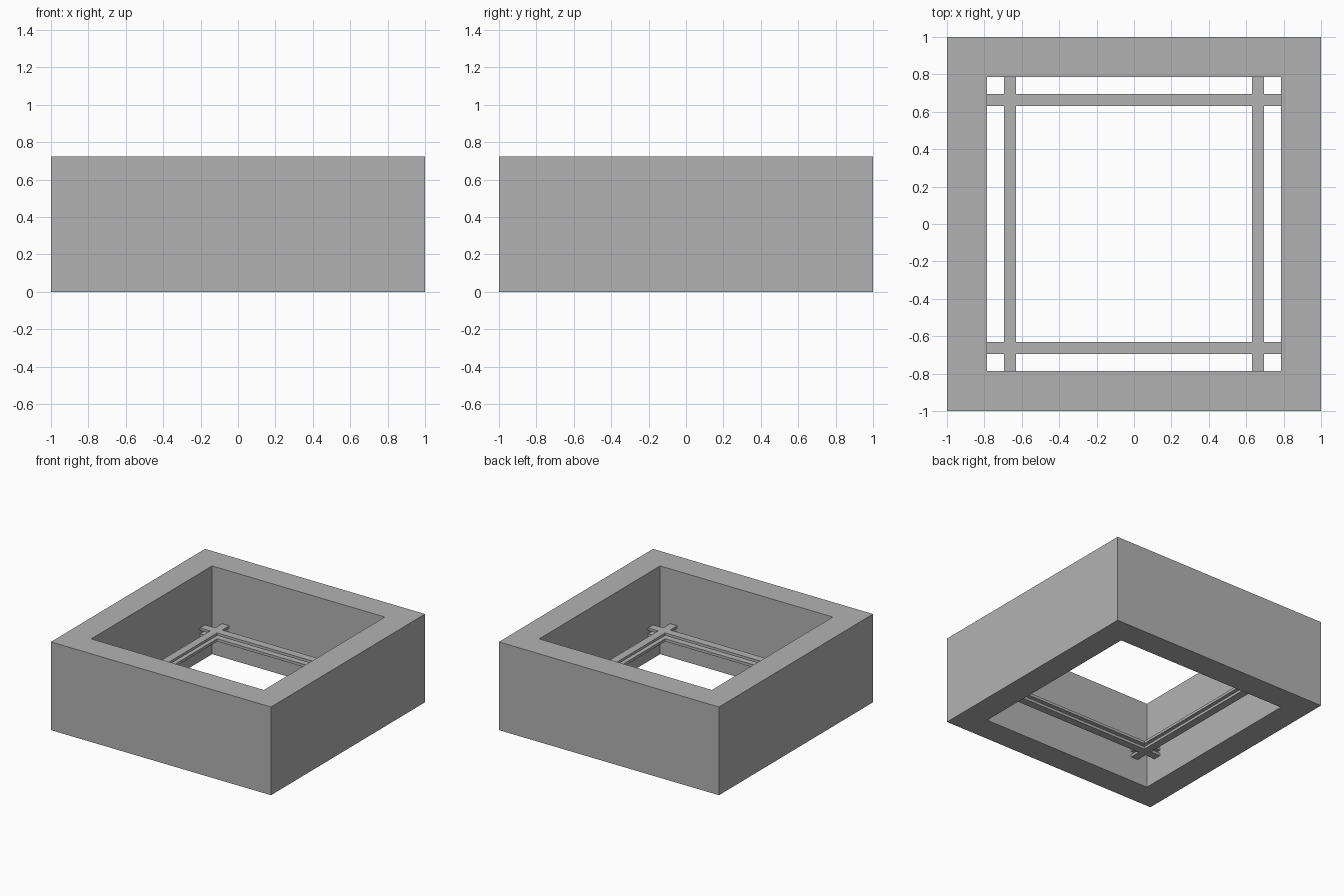
import bpy
import bmesh

cube = bpy.data.objects.get("Cube")
if cube:
    bpy.data.objects.remove(cube, do_unlink=True)

# One flat grey for the whole model
grey = bpy.data.materials.new("plain grey")
grey.use_nodes = True
colour = (0.45, 0.45, 0.45, 1)
grey.diffuse_color = colour
grey.node_tree.nodes["Principled BSDF"].inputs["Base Color"].default_value = colour

OUTER, INNER, HEIGHT = 1.0, 0.785, 0.725
BAR_IN, BAR_OUT = 0.63, 0.695


def slab(name, stops, keep, bottom, top):
    """Extrude the kept cells of a square plan into one closed solid."""
    bm = bmesh.new()
    verts = [[bm.verts.new((x, y, bottom)) for y in stops] for x in stops]
    n = len(stops) - 1
    for i in range(n):
        for j in range(n):
            if keep(i, j):
                bm.faces.new((verts[i][j], verts[i + 1][j],
                              verts[i + 1][j + 1], verts[i][j + 1]))
    bmesh.ops.delete(bm, geom=[v for v in bm.verts if not v.link_faces],
                     context='VERTS')
    result = bmesh.ops.extrude_face_region(bm, geom=bm.faces[:],
                                           use_keep_orig=True)
    raised = [g for g in result["geom"] if isinstance(g, bmesh.types.BMVert)]
    bmesh.ops.translate(bm, verts=raised, vec=(0, 0, top - bottom))
    bmesh.ops.recalc_face_normals(bm, faces=bm.faces[:])
    mesh = bpy.data.meshes.new(name)
    bm.to_mesh(mesh)
    bm.free()
    mesh.materials.append(grey)
    obj = bpy.data.objects.new(name, mesh)
    bpy.context.collection.objects.link(obj)
    return obj


# Thick square frame, open at top and bottom
slab("square_frame", [-OUTER, -INNER, INNER, OUTER],
     lambda i, j: (i, j) != (1, 1), 0, HEIGHT)

# Two thin layers of crossing bars between the inner walls
bar_stops = [-INNER, -BAR_OUT, -BAR_IN, BAR_IN, BAR_OUT, INNER]
for name, bottom in (("lower_bars", 0.205), ("upper_bars", 0.253)):
    slab(name, bar_stops, lambda i, j: i in (1, 3) or j in (1, 3),
         bottom, bottom + 0.022)
